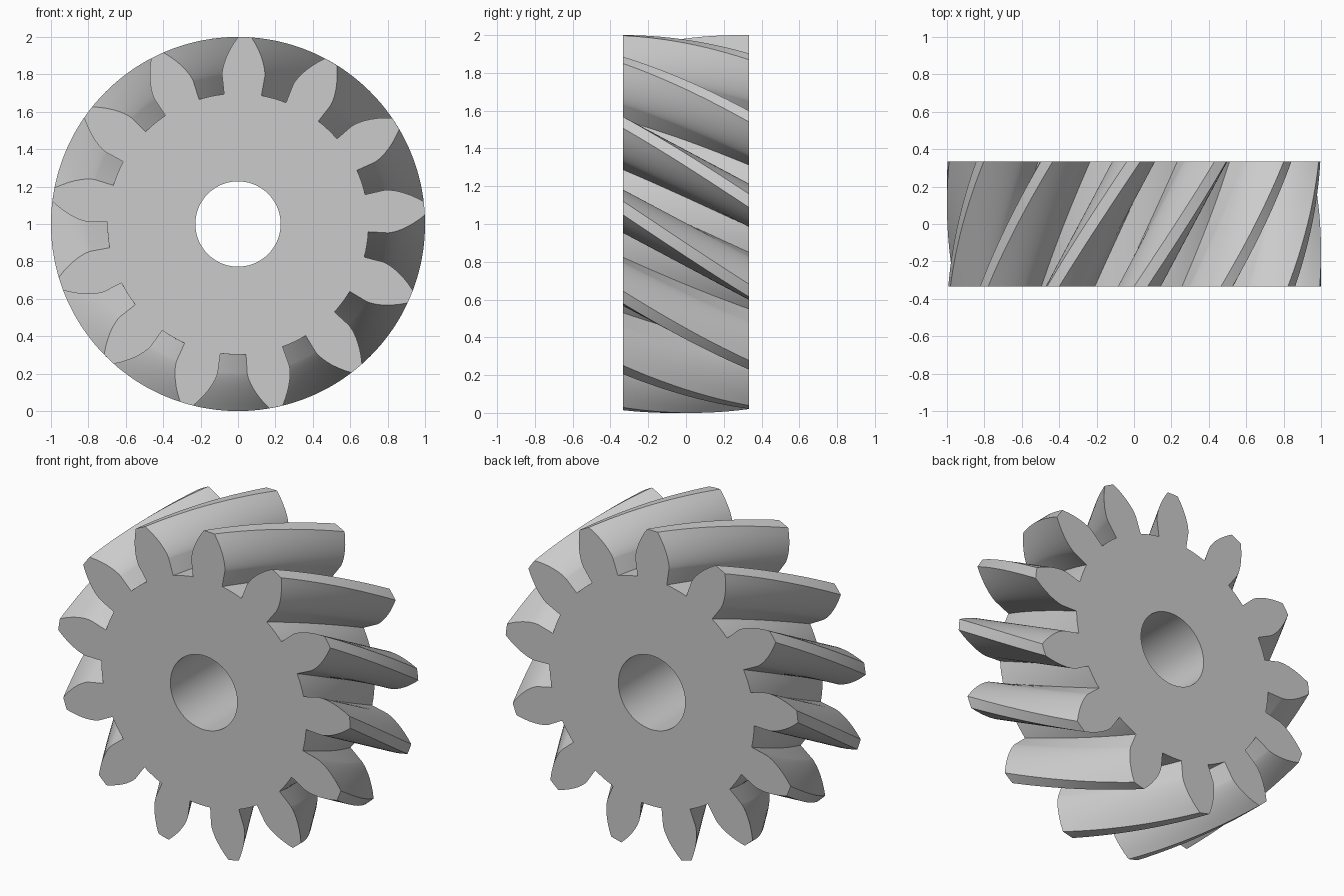
import bpy
import bmesh
from math import pi, sin, cos, tan, atan, sqrt, radians

cube = bpy.data.objects.get("Cube")
if cube:
    bpy.data.objects.remove(cube, do_unlink=True)

# Gear proportions
TEETH = 13
OUTER, PITCH, ROOT, BORE = 1.0, 0.867, 0.698, 0.228
HALF_WIDTH = 0.333
HELIX = radians(30)
PRESSURE = atan(tan(radians(20)) / cos(HELIX))
BASE = PITCH * cos(PRESSURE)
TWIST = 2 * HALF_WIDTH * tan(HELIX) / PITCH
FIRST_TOOTH = radians(87.9)
LAYERS, FLANK_STEPS = 24, 10

# One flank as (radius, half angle): radial foot, then an involute to the tip
base_half = pi / (2 * TEETH) + tan(PRESSURE) - PRESSURE
roll_end = sqrt((OUTER / BASE) ** 2 - 1)
flank = [(ROOT, base_half)]
for i in range(FLANK_STEPS + 1):
    t = roll_end * i / FLANK_STEPS
    flank.append((BASE * sqrt(1 + t * t), base_half - (t - atan(t))))

# Full outline: rising flank, tip, falling flank, root arc
outline = []
step = 2 * pi / TEETH
for k in range(TEETH):
    c = FIRST_TOOTH + k * step
    outline += [(r, c - a) for r, a in flank]
    outline.append((OUTER, c))
    outline += [(r, c + a) for r, a in reversed(flank)]
    gap = step - 2 * base_half
    outline += [(ROOT, c + base_half + gap * j / 4) for j in (1, 2, 3)]


def add_ring(bm, points, y, turn=0.0):
    return [bm.verts.new((r * cos(a - turn), y, 1 + r * sin(a - turn)))
            for r, a in points]


def add_wall(bm, rings):
    for lower, upper in zip(rings, rings[1:]):
        n = len(lower)
        for i in range(n):
            j = (i + 1) % n
            bm.faces.new((lower[i], lower[j], upper[j], upper[i]))


def ring_edges(bm, ring):
    return [bm.edges.get((v, ring[(i + 1) % len(ring)]))
            for i, v in enumerate(ring)]


bm = bmesh.new()

# Twisted teeth
tooth_rings = []
for i in range(LAYERS + 1):
    f = i / LAYERS
    tooth_rings.append(add_ring(bm, outline, HALF_WIDTH * (2 * f - 1), TWIST * f))
add_wall(bm, tooth_rings)

# Shaft bore
circle = [(BORE, 2 * pi * i / 96) for i in range(96)]
bore_rings = [add_ring(bm, circle, y) for y in (-HALF_WIDTH, HALF_WIDTH)]
add_wall(bm, bore_rings)

# Flat end faces around the bore
for end in (0, -1):
    edges = ring_edges(bm, tooth_rings[end]) + ring_edges(bm, bore_rings[end])
    bmesh.ops.triangle_fill(bm, edges=edges, use_beauty=True)
bmesh.ops.recalc_face_normals(bm, faces=bm.faces[:])

mesh = bpy.data.meshes.new("helical_gear")
bm.to_mesh(mesh)
bm.free()
gear = bpy.data.objects.new("helical_gear", mesh)
bpy.context.collection.objects.link(gear)

# Plain grey metal
grey = bpy.data.materials.new("light_grey")
grey.use_nodes = True
colour = (0.6, 0.6, 0.6, 1)
grey.diffuse_color = colour
grey.node_tree.nodes["Principled BSDF"].inputs["Base Color"].default_value = colour
mesh.materials.append(grey)

# Smooth flanks with crisp edges
for other in bpy.context.selected_objects:
    other.select_set(False)
gear.select_set(True)
bpy.context.view_layer.objects.active = gear
bpy.ops.object.shade_smooth_by_angle(angle=radians(30))
